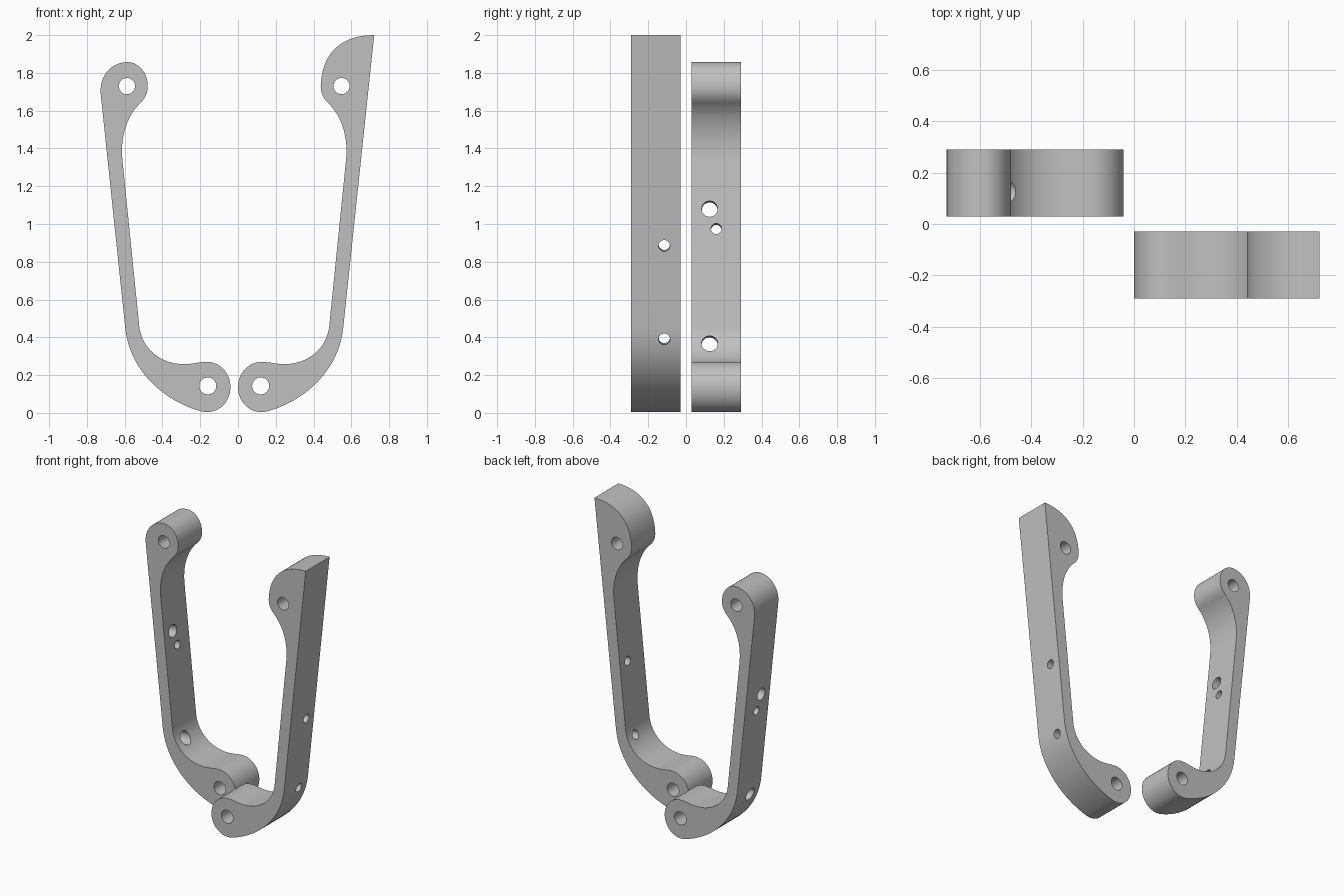
import bpy, bmesh
from mathutils import Vector
from mathutils.geometry import interpolate_bezier

cube = bpy.data.objects.get("Cube")
if cube:
    bpy.data.objects.remove(cube)

grey = bpy.data.materials.new("plain_grey")
grey.use_nodes = True
colour = (0.53, 0.53, 0.53, 1)
grey.diffuse_color = colour
grey.node_tree.nodes["Principled BSDF"].inputs["Base Color"].default_value = colour

STEPS = 20
SHIFT = -0.04   # the longer bracket sits this much nearer the middle
TILT = 0.105    # slope of the arms


def outline(start, segments):
    """Closed outline from straight (one point) and Bezier (three point) segments."""
    points = [Vector(start)]
    for seg in segments:
        ends = [Vector(p) for p in seg]
        if len(ends) == 1:
            points.append(ends[0])
        else:
            points += interpolate_bezier(points[-1], *ends, STEPS)[1:]
    if (points[-1] - points[0]).length < 1e-4:
        points.pop()
    return [p.to_2d() for p in points]


def mesh_object(name, bm):
    bmesh.ops.recalc_face_normals(bm, faces=bm.faces)
    mesh = bpy.data.meshes.new(name)
    bm.to_mesh(mesh)
    bm.free()
    mesh.materials.append(grey)
    obj = bpy.data.objects.new(name, mesh)
    bpy.context.collection.objects.link(obj)
    return obj


def drill(obj, centre, axis, radius, length):
    """Cut a round hole through the object."""
    bm = bmesh.new()
    turn = Vector(axis).to_track_quat('Z', 'Y').to_matrix().to_4x4()
    turn.translation = centre
    bmesh.ops.create_cone(bm, cap_ends=True, segments=40, radius1=radius,
                          radius2=radius, depth=length, matrix=turn)
    cutter = mesh_object("hole_cutter", bm)
    cutter.hide_render = True
    mod = obj.modifiers.new("hole", 'BOOLEAN')
    mod.operation, mod.solver, mod.object = 'DIFFERENCE', 'EXACT', cutter
    bpy.context.view_layer.objects.active = obj
    bpy.ops.object.modifier_apply(modifier=mod.name)
    bpy.data.objects.remove(cutter)


def bracket(name, profile, side, shift, y0, y1, pin_holes, arm_holes):
    """Extrude a profile drawn for the -x side; side = -1 mirrors it to +x."""
    bm = bmesh.new()
    place = lambda x: side * x + shift
    face = bm.faces.new([bm.verts.new((place(p.x), y0, p.y)) for p in profile])
    out = bmesh.ops.extrude_face_region(bm, geom=[face])
    moved = [v for v in out["geom"] if isinstance(v, bmesh.types.BMVert)]
    bmesh.ops.translate(bm, verts=moved, vec=(0, y1 - y0, 0))
    obj = mesh_object(name, bm)
    for x, z, r in pin_holes:
        drill(obj, (place(x), (y0 + y1) / 2, z), (0, 1, 0), r, 0.6)
    for x, y, z, r in arm_holes:
        drill(obj, (place(x), y, z), (side, 0, TILT), r, 0.36)
    bpy.ops.object.select_all(action='DESELECT')
    obj.select_set(True)
    bpy.context.view_layer.objects.active = obj
    bpy.ops.object.shade_smooth_by_angle(angle=0.5)
    return obj


# Shared lower part: outer elbow, round foot, inner elbow, arm, neck below the pad
lower = [
    [(-0.597, 0.45)],
    [(-0.575, 0.23), (-0.40, 0.065), (-0.195, 0.008)],
    [(-0.115, -0.013), (-0.04, 0.05), (-0.04, 0.137)],
    [(-0.04, 0.211), (-0.096, 0.27), (-0.165, 0.27)],
    [(-0.205, 0.27), (-0.24, 0.258), (-0.285, 0.258)],
    [(-0.41, 0.258), (-0.51, 0.34), (-0.523, 0.46)],
    [(-0.612, 1.34)],
    [(-0.624, 1.46), (-0.59, 1.565), (-0.523, 1.635)],
    [(-0.493, 1.663), (-0.478, 1.69), (-0.478, 1.73)],
]

# Rounded pad that closes the short bracket
round_pad = [
    [(-0.478, 1.80), (-0.525, 1.857), (-0.585, 1.857)],
    [(-0.67, 1.857), (-0.735, 1.785), (-0.727, 1.69)],
]

# Quarter-round crest with a pointed outer corner for the tall bracket
crest = [
    [(-0.484, 1.91), (-0.59, 2.0), (-0.761, 2.0)],
]

pins = [(-0.588, 1.73, 0.043), (-0.16, 0.143, 0.045)]

bracket("right_bracket", outline((-0.727, 1.69), lower + round_pad), 1, 0,
        0.03, 0.29, pins,
        [(-0.585, 0.125, 1.08, 0.042), (-0.575, 0.16, 0.975, 0.028),
         (-0.485, 0.125, 0.367, 0.043)])

bracket("left_bracket", outline((-0.761, 2.0), lower + crest), -1, SHIFT,
        -0.29, -0.03, pins,
        [(-0.642, -0.115, 0.885, 0.03), (-0.592, -0.115, 0.39, 0.03)])
